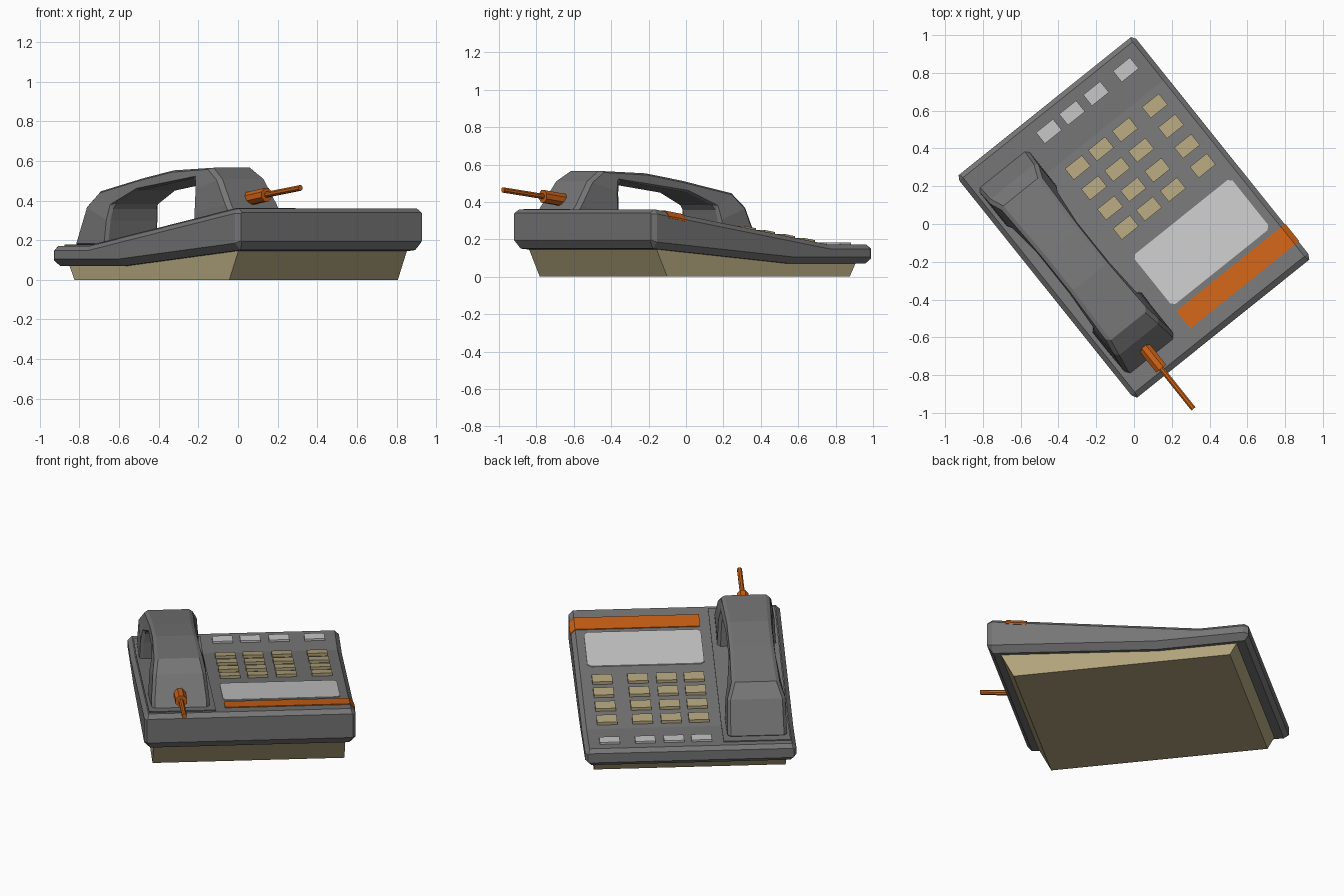
import bpy, bmesh, math
from mathutils import Vector

cube = bpy.data.objects.get("Cube")
if cube:
    bpy.data.objects.remove(cube, do_unlink=True)

TURN = math.radians(38.7)
CENTRE = Vector((0, 0.035, 0))


def material(name, rgb):
    m = bpy.data.materials.new(name)
    m.use_nodes = True
    m.diffuse_color = (*rgb, 1)
    bsdf = next(n for n in m.node_tree.nodes if n.type == 'BSDF_PRINCIPLED')
    bsdf.inputs["Base Color"].default_value = (*rgb, 1)
    return m


GREY = material("dark grey plastic", (0.18, 0.18, 0.18))
TAN = material("tan plastic", (0.44, 0.37, 0.2))
SILVER = material("light grey", (0.57, 0.57, 0.57))
ORANGE = material("orange", (0.6, 0.12, 0.008))


def loft(name, rings, mat):
    """Join equal closed rings of points with quads and cap both ends."""
    bm = bmesh.new()
    loops = [[bm.verts.new(p) for p in ring] for ring in rings]
    for a, b in zip(loops, loops[1:]):
        for i in range(len(a)):
            j = (i + 1) % len(a)
            bm.faces.new((a[i], a[j], b[j], b[i]))
    bm.faces.new(loops[0])
    bm.faces.new(loops[-1])
    bmesh.ops.recalc_face_normals(bm, faces=bm.faces)
    mesh = bpy.data.meshes.new(name)
    bm.to_mesh(mesh)
    bm.free()
    mesh.materials.append(mat)
    ob = bpy.data.objects.new(name, mesh)
    ob.rotation_euler.z = TURN
    ob.location = CENTRE
    bpy.context.collection.objects.link(ob)
    return ob


def top(y):
    return 0.172 + max(0, 0.47 - y) * 0.158


def bottom(y):
    return 0.07 + max(0, 0.22 - y) * 0.085


# Sloping body with chamfered edges
def body_ring(y, half, trim_low=0, trim_high=0, low=0.035, high=0.025):
    zb, zt = bottom(y) + trim_low, top(y) - trim_high
    right = [(half - low, zb), (half, zb + low), (half, zt - high), (half - high, zt)]
    ring = right + [(-x, z) for x, z in reversed(right)]
    return [(x, y, z) for x, z in ring]


body = [body_ring(-0.755, 0.585, 0.04, 0.025, 0.005, 0.005), body_ring(-0.725, 0.6)]
body += [body_ring(y, 0.6) for y in (0.22, 0.47, 0.73)]
body.append(body_ring(0.755, 0.585, 0.025, 0.02, 0.005, 0.005))
loft("body", body, GREY)

# Wedge foot under the body
foot = [(-0.61, 0), (0.64, 0), (0.685, 0.08), (0.22, 0.08), (-0.69, 0.16)]
loft("base", [[(x, y, z) for y, z in foot] for x in (-0.545, 0.545)], TAN)


# Plates that follow the sloping top
def top_plate(name, outline, rise, mat, sink=0.01):
    return loft(name, [[(x, y, top(y) + h) for x, y in outline]
                       for h in (-sink, rise)], mat)


def rectangle(x, y, w, d):
    return [(x + a * w / 2, y + b * d / 2)
            for a, b in ((-1, -1), (1, -1), (1, 1), (-1, 1))]


def clipped(x, y, w, d, c):
    pts = []
    for a, b in ((-1, -1), (1, -1), (1, 1), (-1, 1)):
        p = (x + a * w / 2, y + b * (d / 2 - c))
        q = (x + a * (w / 2 - c), y + b * d / 2)
        pts += [p, q] if a * b > 0 else [q, p]
    return pts


top_plate("display", clipped(0.197, -0.325, 0.665, 0.34, 0.02), 0.005, SILVER)

columns = (-0.067, 0.09, 0.253, 0.455)
for c, x in enumerate(columns):
    top_plate(f"function_key_{c}", rectangle(x, 0.637, 0.115, 0.075), 0.012, SILVER)
    for r, y in enumerate((0.392, 0.254, 0.118, -0.014)):
        top_plate(f"key_{r}_{c}", rectangle(x, y, 0.115, 0.075), 0.017, TAN)

# Orange stripe that folds over the side chamfer
fold = [(-0.135, 0.005), (0.576, 0.005), (0.604, -0.024), (0.604, -0.034),
        (0.59, -0.034), (0.57, -0.006), (-0.135, -0.006)]
loft("stripe", [[(x, y, top(y) + h) for x, h in fold] for y in (-0.645, -0.527)], ORANGE)

# Cradle pad with a step around the handset
for name, y0, y1 in (("cradle_slope", -0.7, 0.47), ("cradle_end", 0.47, 0.69)):
    top_plate(name, rectangle(-0.38, (y0 + y1) / 2, 0.38, y1 - y0), 0.006, GREY)

# Handset: outer and inner edge stations as (y, z, half width)
HAND_X = -0.385
outer = [(-0.67, 0.3, 0.16), (-0.61, 0.38, 0.165), (-0.52, 0.51, 0.15),
         (-0.43, 0.566, 0.135), (-0.1, 0.553, 0.125), (0.14, 0.515, 0.125),
         (0.48, 0.447, 0.135), (0.55, 0.37, 0.165), (0.64, 0.165, 0.17)]
inner = [(-0.315, 0.25, 0.17), (-0.315, 0.34, 0.165), (-0.315, 0.45, 0.16),
         (-0.3, 0.515, 0.15), (-0.1, 0.488, 0.135), (0.18, 0.45, 0.135),
         (0.35, 0.375, 0.155), (0.365, 0.3, 0.165), (0.38, 0.165, 0.17)]
rings = []
for (yo, zo, wo), (yi, zi, wi) in zip(outer, inner):
    rings.append([(HAND_X - wo, yo, zo), (HAND_X + wo, yo, zo),
                  (HAND_X + wi, yi, zi), (HAND_X - wi, yi, zi)])
handset = loft("handset", rings, GREY)
bevel = handset.modifiers.new("edge_chamfer", 'BEVEL')
bevel.width = 0.018
bevel.segments = 1
bevel.limit_method = 'ANGLE'
bevel.angle_limit = math.radians(45)


# Cord plug and cord stub
def rod(name, start, end, radius):
    rings = []
    for y, z in (start, end):
        rings.append([(HAND_X - 0.003 + radius * math.cos(a), y, z + radius * math.sin(a))
                      for a in (math.tau * (i + 0.5) / 8 for i in range(8))])
    return loft(name, rings, ORANGE)


rod("cord_plug", (-0.56, 0.408), (-0.715, 0.43), 0.036)
rod("cord", (-0.7, 0.428), (-0.988, 0.464), 0.015)
